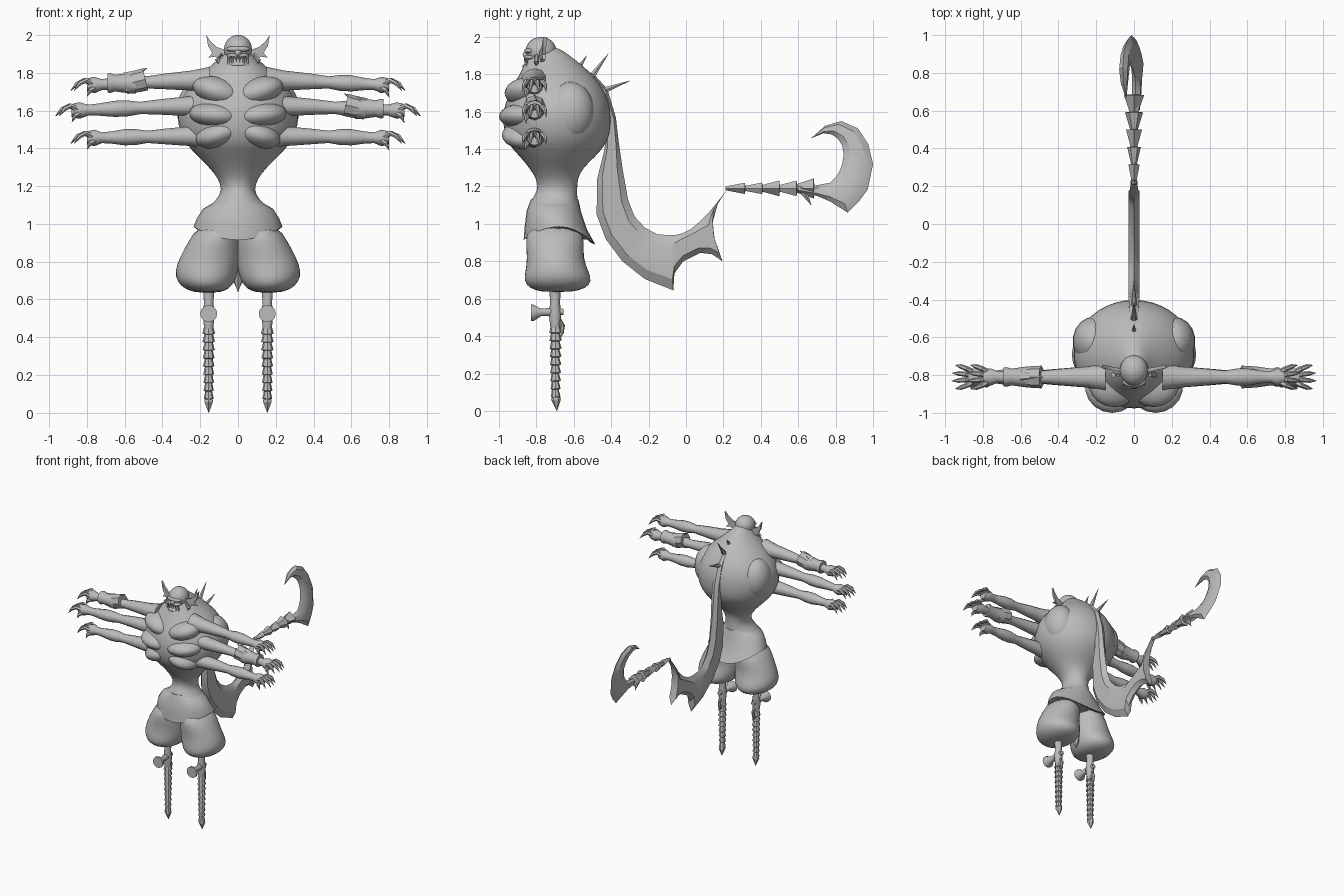
import bpy, bmesh, math
from mathutils import Vector as V

mat = bpy.data.materials.new("stone grey")
mat.diffuse_color = (0.5, 0.5, 0.5, 1)


def finish(name, bm, angle=40, subsurf=0):
    bmesh.ops.recalc_face_normals(bm, faces=bm.faces)
    me = bpy.data.meshes.new(name)
    bm.to_mesh(me)
    bm.free()
    for p in me.polygons:
        p.use_smooth = angle > 0
    if angle > 0:
        me.set_sharp_from_angle(angle=math.radians(angle))
    me.materials.append(mat)
    ob = bpy.data.objects.new(name, me)
    bpy.context.collection.objects.link(ob)
    if subsurf:
        m = ob.modifiers.new("subsurf", 'SUBSURF')
        m.levels = m.render_levels = subsurf
    return ob


def loft(name, rings, angle=40, subsurf=0):
    """Skin a list of equal rings and cap both ends."""
    bm = bmesh.new()
    rows = [[bm.verts.new(p) for p in r] for r in rings]
    n = len(rows[0])
    for a, b in zip(rows, rows[1:]):
        for i in range(n):
            j = (i + 1) % n
            bm.faces.new((a[i], a[j], b[j], b[i]))
    bm.faces.new(rows[0])
    bm.faces.new(rows[-1])
    return finish(name, bm, angle, subsurf)


def level(z, cx, hw, y0, y1, n=20):
    """Horizontal elliptical ring."""
    return [V((cx + hw * math.cos(t), (y0 + y1) / 2 + (y1 - y0) / 2 * math.sin(t), z))
            for t in (math.tau * i / n for i in range(n))]


def tube(name, pts, radii, n=10, flat=1.0, angle=40):
    """Tube along a path; flat scales its vertical thickness."""
    pts = [V(p) for p in pts]
    rings = []
    for i, p in enumerate(pts):
        d = (pts[min(i + 1, len(pts) - 1)] - pts[max(i - 1, 0)]).normalized()
        u = d.cross(V((0, 0, 1)) if abs(d.z) < 0.9 else V((1, 0, 0))).normalized()
        v = d.cross(u) * flat
        rings.append([p + radii[i] * (u * math.cos(t) + v * math.sin(t))
                      for t in (math.tau * k / n for k in range(n))])
    return loft(name, rings, angle)


def ellipsoid(name, c, r, roll=0.0):
    bm = bmesh.new()
    bmesh.ops.create_uvsphere(bm, u_segments=18, v_segments=12, radius=1)
    ob = finish(name, bm)
    ob.location, ob.scale, ob.rotation_euler = c, r, (0, roll, 0)
    return ob


def blade(name, pairs, w, lean=lambda z: 0.0, band=0.2):
    """Bevelled flat blade in the yz plane from (edge, opposite edge) pairs."""
    rings = []
    for ay, az, by, bz in pairs:
        a, b = V((0, ay, az)), V((0, by, bz))
        ww = min(w, (b - a).length * 0.4)
        ring = []
        for t, s in ((0, 0), (band, 1), (1 - band, 1), (1, 0), (1 - band, -1), (band, -1)):
            p = a.lerp(b, t)
            p.x = lean(p.z) + s * ww
            ring.append(p)
        rings.append(ring)
    return loft(name, rings, 30)


# Torso with hump: z, half width, front y, back y
loft("torso", [level(z, 0, h, a, b) for z, h, a, b in (
    (1.95, .04, -.80, -.69), (1.90, .075, -.84, -.62), (1.85, .13, -.87, -.555),
    (1.80, .19, -.89, -.50), (1.73, .265, -.935, -.44), (1.65, .315, -.97, -.405),
    (1.57, .33, -.985, -.395), (1.48, .31, -.975, -.40), (1.42, .275, -.95, -.43),
    (1.36, .22, -.89, -.48), (1.30, .155, -.84, -.55), (1.24, .105, -.80, -.58),
    (1.18, .085, -.79, -.58), (1.13, .11, -.83, -.58), (1.07, .185, -.85, -.57),
    (1.0, .21, -.85, -.55), (.92, .2, -.84, -.56))], 60, 1)

# Hip wrap with a hem that dips at front and back
def hem(z, hw, a, b, dip_f, dip_b):
    ring = level(z, 0, hw, a, b, 28)
    for i, p in enumerate(ring):
        s = math.sin(math.tau * i / 28)
        p.z -= s * s * (dip_f if s < 0 else dip_b)
    return ring

loft("hip_wrap", [hem(1.13, .10, -.83, -.575, 0, 0), hem(1.08, .185, -.852, -.56, .01, .02),
                  hem(1.03, .218, -.862, -.53, .04, .06), hem(.985, .235, -.868, -.485, .07, .095),
                  hem(.985, .21, -.85, -.51, .06, .085)], 50)

# Chest and belly muscles, pants, legs on both sides
for s, side in ((1, "left"), (-1, "right")):
    ellipsoid("chest_" + side, (s * .105, -.845, 1.70), (.14, .125, .075), s * -.3)
    ellipsoid("upper_belly_" + side, (s * .115, -.86, 1.575), (.145, .14, .07), s * -.08)
    ellipsoid("lower_belly_" + side, (s * .10, -.855, 1.475), (.13, .13, .07), s * .3)
    ellipsoid("back_muscle_" + side, (s * .21, -.62, 1.60), (.115, .13, .16))
    loft("pants_" + side, [level(z, s * c, h, a, b) for z, c, h, a, b in (
        (1.0, .10, .11, -.85, -.56), (.90, .13, .138, -.86, -.54), (.82, .152, .16, -.85, -.55),
        (.75, .167, .17, -.86, -.52), (.695, .17, .155, -.87, -.50), (.655, .165, .12, -.84, -.53),
        (.635, .16, .06, -.77, -.61))], 60, 1)
    x = s * .155
    tube("shin_" + side, [(x, -.70, .66), (x, -.70, .58), (x, -.70, .52), (x, -.70, .44)],
         [.032, .026, .034, .024])
    tube("knee_horn_" + side, [(x, -.83, .525), (x, -.815, .525), (x, -.775, .527), (x, -.70, .53), (x, -.655, .53)],
         [.045, .045, .02, .024, .016], 14)
    tube("knee_strut_" + side, [(x, -.685, .50), (x, -.66, .455), (x, -.665, .42), (x, -.69, .37)],
         [.012, .013, .012, .01], 6)
    for k in range(9):
        z = .47 - k * .043
        r = .034 - .001 * k
        tube(f"leg_segment_{side}_{k}", [(x, -.70, z), (x, -.697, z - .05), (x, -.697, z - .058)],
             [r * .6, r, r * .5], 8, 1, 20)
    tube("leg_tip_" + side, [(x, -.697, .10), (x, -.695, .06), (x, -.69, 0)], [.018, .026, .001], 6, 1, 20)
tube("loin_flap", [(0, -.68, .76), (0, -.68, .70), (0, -.68, .64)], [.04, .025, .002], 6)

# Arms with clawed hands: root z, hand z, extra length
def arm(s, name, z0, z1, ext):
    zs = lambda t: z0 + (z1 - z0) * t
    spec = ((.15, 0, .075), (.24, .05, .056), (.31, .15, .05), (.39, .25, .043), (.48, .45, .034),
            (.54, .55, .044), (.60, .65, .045), (.67, .8, .034), (.72, .9, .030), (.76, 1, .046), (.80, 1, .036))
    tube("arm_" + name, [(s * (x + ext * max(0, t)), -.81, zs(t)) for x, t, r in spec],
         [r for x, t, r in spec], 12, .95, 60)
    hx = .77 + ext
    for k, (y, l) in enumerate(((-.042, .9), (-.014, 1.08), (.014, 1.05), (.042, .9))):
        tube(f"finger_{name}_{k}", [(s * (hx + l * a), -.81 + y * b, z1 + c) for a, b, c in
             ((0, .6, .005), (.04, 1.05, .025), (.075, 1.35, .008), (.108, 1.5, -.03))],
             [.016, .014, .012, .001], 6)
    tube("thumb_" + name, [(s * (hx + a), -.81 + b, z1 + c) for a, b, c in
         ((-.02, -.02, -.01), (.015, -.045, -.03), (.03, -.045, -.065))], [.016, .013, .001], 6)

for s, side in ((1, "left"), (-1, "right")):
    arm(s, "upper_" + side, 1.76, 1.735, 0)
    arm(s, "middle_" + side, 1.625, 1.60, .08)
    arm(s, "lower_" + side, 1.465, 1.455, 0)

# Forearm guards with a flared, slanted cuff
for name, s, x0, z in (("upper", -1, .49, 1.745), ("middle", 1, .57, 1.61)):
    tube("arm_guard_" + name, [(s * (x0 + a), -.81, z) for a in (.05, .08, .16, .185, .20)],
         [.055, .055, .044, .052, .05], 12, 1, 30)
    tube("guard_cuff_" + name, [(s * (x0 + a), -.81, z + b) for a, b in ((0, .02), (.05, .008), (.11, -.012))],
         [.06, .058, .048], 8, 1, 20)
    tube("guard_spike_" + name, [(s * (x0 + .10), -.81, z + .025), (s * (x0 - .01), -.81, z + .08)],
         [.035, .001], 5, 1, 20)

# Head with brow, jaw, teeth and ears
ellipsoid("head", (0, -.775, 1.925), (.075, .082, .075))
ellipsoid("brow", (0, -.835, 1.925), (.062, .03, .018))
ellipsoid("nose", (0, -.855, 1.905), (.018, .018, .018))
ellipsoid("upper_lip", (0, -.825, 1.89), (.06, .042, .016))
ellipsoid("jaw", (0, -.82, 1.843), (.065, .055, .02))
for k, x in enumerate((-.045, -.027, -.009, .009, .027, .045)):
    y = -.86 + 6 * x * x
    tube(f"upper_tooth_{k}", [(x, y, 1.887), (x, y - .003, 1.858)], [.008, .001], 5)
    if abs(x) > .02:
        tube(f"tusk_{k}", [(x * 1.1, y, 1.845), (x * 1.2, y - .008, 1.888)], [.009, .001], 5)
for s, side in ((1, "left"), (-1, "right")):
    outline = ((.06, 1.875), (.065, 1.92), (.11, 1.935), (.145, 1.965), (.168, 2.0),
               (.158, 1.94), (.135, 1.905), (.158, 1.88), (.12, 1.885), (.10, 1.865))
    bm = bmesh.new()
    f = bm.faces.new([bm.verts.new((s * x, -.785 + .2 * (x - .06), z)) for x, z in outline])
    ext = bmesh.ops.extrude_face_region(bm, geom=[f])["geom"]
    bmesh.ops.translate(bm, vec=(0, .018, 0), verts=[g for g in ext if isinstance(g, bmesh.types.BMVert)])
    finish("ear_" + side, bm, 30)
    tube("ear_ring_" + side, [(s * .085, -.80, 1.90), (s * .11, -.80, 1.865), (s * .10, -.80, 1.84)],
         [.01, .014, .001], 6)

# Spikes along the hump: base y,z to tip y,z
for k, (y, z, ty, tz, r) in enumerate(((-.57, 1.84, -.53, 1.90, .014), (-.51, 1.78, -.415, 1.91, .02),
                                      (-.45, 1.71, -.30, 1.765, .02))):
    tube(f"back_spike_{k}", [(0, y, z), (0, ty, tz)], [r, .001], 6)

# Broad tail with a scalloped end
blade("tail", ((-.53, 1.78, -.50, 1.81), (-.47, 1.68, -.42, 1.72), (-.43, 1.52, -.375, 1.57),
               (-.435, 1.40, -.36, 1.44), (-.475, 1.24, -.34, 1.30), (-.478, 1.05, -.31, 1.13),
               (-.43, .92, -.275, 1.04), (-.34, .80, -.22, .98), (-.22, .705, -.155, .945),
               (-.068, .645, -.095, .94), (-.062, .735, -.06, .94), (-.015, .80, -.02, .95),
               (.075, .845, .03, .975), (.14, .838, .07, 1.01), (.195, .80, .10, 1.04),
               (.155, .90, .125, 1.065), (.14, 1.0, .15, 1.095), (.165, 1.10, .19, 1.145),
               (.21, 1.17, .235, 1.205)), .03)

# Tail chain of four-sided cones
for k in range(5):
    y = .21 + k * .092
    r = .03 + .006 * k
    tube(f"tail_segment_{k}", [(0, y, 1.19), (0, y + .105, 1.19), (0, y + .108, 1.19)],
         [.010 + .002 * k, r, r * .4], 4 if k % 2 == 0 else 6, 1, 0)
tube("tail_barb", [(0, .63, 1.17), (0, .67, 1.10)], [.02, .001], 5, 1, 20)

# Hooked blade at the tail end, leaning sideways
blade("tail_hook", ((.60, 1.17, .60, 1.21), (.70, 1.15, .69, 1.205), (.77, 1.12, .77, 1.22),
                    (.865, 1.06, .80, 1.25), (.925, 1.12, .82, 1.28), (.972, 1.185, .835, 1.32),
                    (1.0, 1.32, .843, 1.37), (.975, 1.425, .835, 1.42), (.92, 1.51, .812, 1.455),
                    (.83, 1.55, .78, 1.478), (.745, 1.525, .735, 1.485), (.665, 1.455, .668, 1.457)),
      .022, lambda z: .01 - (z - 1.2) * .2, .25)
